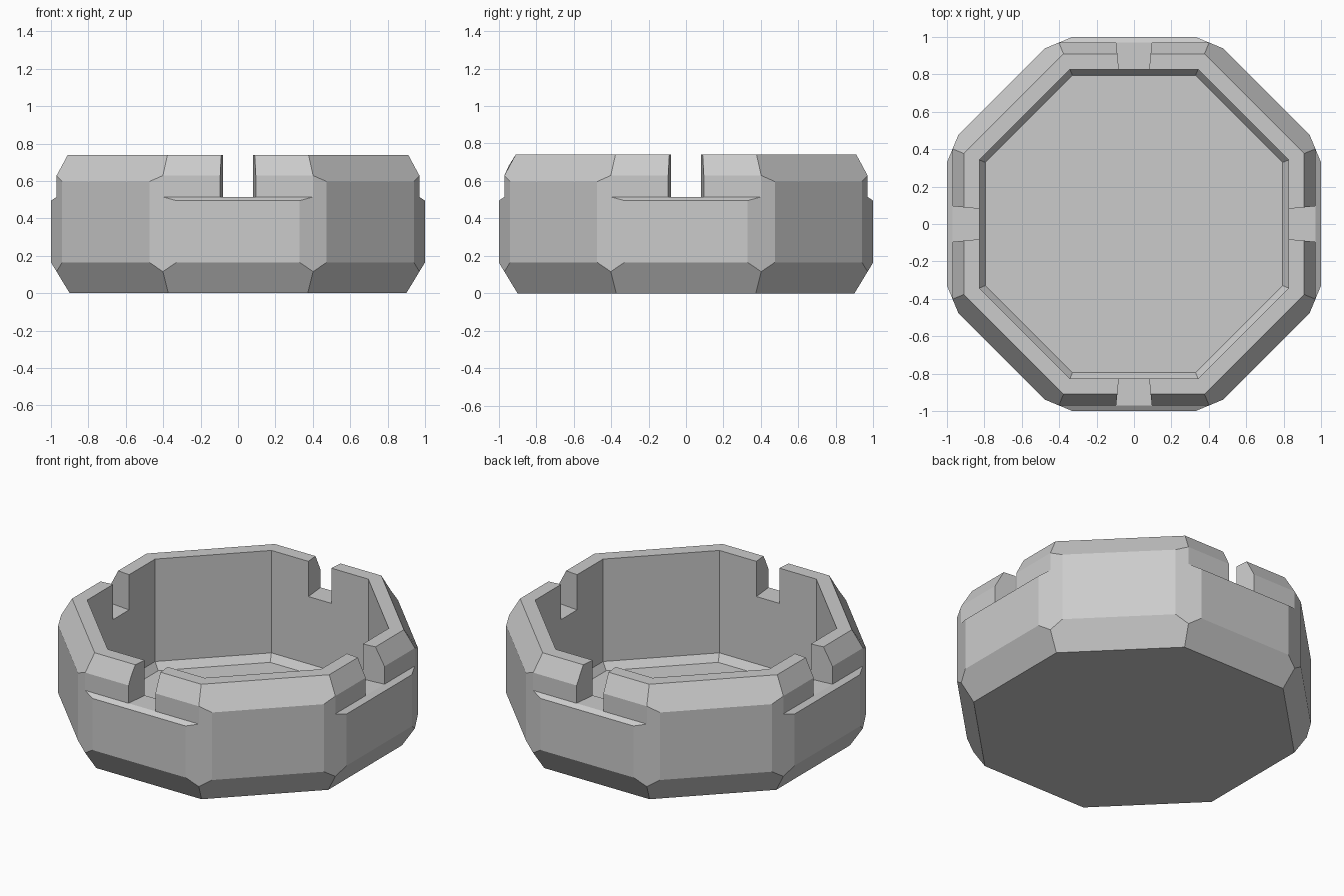
import bpy, bmesh
from math import cos, sin, pi
from mathutils import Vector, Matrix

if "Cube" in bpy.data.objects:
    bpy.data.objects.remove(bpy.data.objects["Cube"])

C = cos(pi / 8)


def finish(bm, name):
    bmesh.ops.recalc_face_normals(bm, faces=bm.faces[:])
    me = bpy.data.meshes.new(name)
    bm.to_mesh(me)
    bm.free()
    ob = bpy.data.objects.new(name, me)
    bpy.context.collection.objects.link(ob)
    return ob


def octagon_loft(profile):
    """Stack of octagons from (apothem, height) pairs."""
    bm = bmesh.new()
    rings = []
    for a, z in profile:
        rings.append([bm.verts.new((a / C * cos(pi / 8 + k * pi / 4),
                                    a / C * sin(pi / 8 + k * pi / 4), z)) for k in range(8)])
    for lo, hi in zip(rings, rings[1:]):
        for k in range(8):
            j = (k + 1) % 8
            bm.faces.new((lo[k], lo[j], hi[j], hi[k]))
    bm.faces.new(rings[0][::-1])
    bm.faces.new(rings[-1])
    return bm


def prism(a, b, turn, name):
    """Join two matching outlines and turn them about the z axis."""
    bm = bmesh.new()
    va = [bm.verts.new(p) for p in a]
    vb = [bm.verts.new(p) for p in b]
    n = len(va)
    bm.faces.new(va)
    bm.faces.new(vb[::-1])
    for i in range(n):
        j = (i + 1) % n
        bm.faces.new((va[i], vb[i], vb[j], va[j]))
    bmesh.ops.rotate(bm, verts=bm.verts[:], matrix=Matrix.Rotation(turn, 3, 'Z'))
    return finish(bm, name)


# Outer body: chamfered octagon with the upright corners cut flat
bm = octagon_loft([(0.9, 0), (1, 0.165), (1, 0.597), (0.91, 0.74)])
for k in range(8):
    t = pi / 8 + k * pi / 4
    d = Vector((cos(t), sin(t), 0))
    res = bmesh.ops.bisect_plane(bm, geom=bm.verts[:] + bm.edges[:] + bm.faces[:], dist=1e-5,
                                 plane_co=d * 0.97 / C, plane_no=d, clear_outer=True)
    cut = [e for e in res['geom_cut'] if isinstance(e, bmesh.types.BMEdge)]
    bmesh.ops.contextual_create(bm, geom=cut)
bowl = finish(bm, "octagonal_bowl")

# Hollow with a small sloped edge around the floor
cutters = [finish(octagon_loft([(0.795, 0.04), (0.827, 0.085), (0.827, 0.9)]), "hollow_cutter")]

# Side ledges and tapered rim notches
ledge = [(0.97, 0.515), (1.0, 0.495), (1.15, 0.395), (1.15, 0.9), (0.97, 0.9)]
for k in range(4):
    cutters.append(prism([(r, -0.5, z) for r, z in ledge],
                         [(r, 0.5, z) for r, z in ledge], k * pi / 2, "ledge_cutter"))
    ends = [[(r, s * 0.098 * r, z) for s, z in ((-1, 0.515), (1, 0.515), (1, 0.9), (-1, 0.9))]
            for r in (0.7, 1.05)]
    cutters.append(prism(ends[0], ends[1], k * pi / 2, "notch_cutter"))

bpy.context.view_layer.objects.active = bowl
for c in cutters:
    m = bowl.modifiers.new("cut", 'BOOLEAN')
    m.operation = 'DIFFERENCE'
    m.solver = 'EXACT'
    m.object = c
    bpy.ops.object.modifier_apply(modifier=m.name)
    bpy.data.objects.remove(c)

# Tidy the cuts and lower the rim chamfer line slightly
bm = bmesh.new()
bm.from_mesh(bowl.data)
bmesh.ops.remove_doubles(bm, verts=bm.verts[:], dist=0.002)
for v in bm.verts:
    if abs(v.co.z - 0.6447) < 0.006:
        v.co.z = 0.629
bm.to_mesh(bowl.data)
bm.free()
